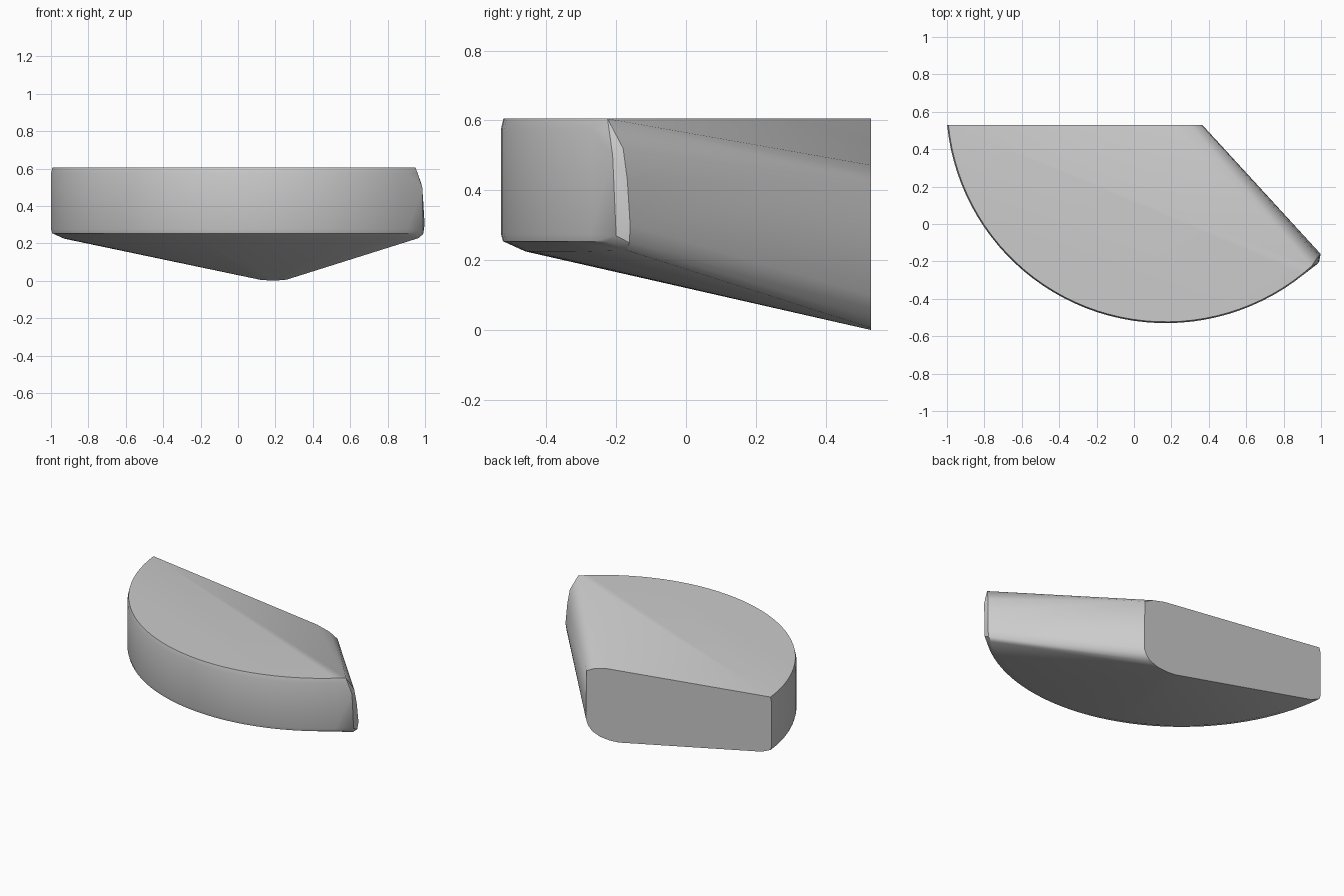
import bpy
import bmesh
from math import atan2, asin, cos, sin, pi, radians

old = bpy.data.objects.get("Cube")
if old:
    bpy.data.objects.remove(old, do_unlink=True)

# Plain grey stone colour
grey = bpy.data.materials.new("plain grey")
grey.use_nodes = True
colour = (0.6, 0.6, 0.6, 1)
grey.diffuse_color = colour
grey.node_tree.nodes["Principled BSDF"].inputs["Base Color"].default_value = colour

BACK = 0.53
CX, CY = 0.17, 0.645
points = []


def arc(radius, z, steps=40):
    """Curved front rim, from the back left corner round to the tip."""
    start = pi + asin((CY - BACK) / radius)
    end = 2 * pi + atan2(-0.87, 0.78)
    for i in range(steps + 1):
        a = start + (end - start) * i / steps
        points.append((CX + radius * cos(a), CY + radius * sin(a), z))


# Curved wall with softened upper and lower rims
for radius, z in ((1.168, 0.605), (1.175, 0.575), (1.175, 0.275),
                  (1.169, 0.254), (1.105, 0.225)):
    arc(radius, z)

# Rounded tip where the wall meets the slanted side
points += [(0.92, -0.23, 0.603), (0.955, -0.205, 0.57), (0.98, -0.18, 0.52),
           (0.99, -0.168, 0.43), (0.998, -0.16, 0.3), (0.99, -0.162, 0.25),
           (0.965, -0.17, 0.228), (0.985, -0.21, 0.5), (0.99, -0.2, 0.27)]

# Flat back outline, right edge and rounded keel
for x, z in ((0.21, 0.472), (0.3, 0.45), (0.36, 0.418), (0.365, 0.1),
             (0.35, 0.06), (0.32, 0.028), (0.26, 0.006), (0.19, 0.0),
             (0.12, 0.005)):
    points.append((x, BACK, z))

# Wrap the outlines in one convex skin
bm = bmesh.new()
for p in points:
    bm.verts.new(p)
result = bmesh.ops.convex_hull(bm, input=bm.verts)
loose = {v for v in result["geom_interior"] + result["geom_unused"]
         if isinstance(v, bmesh.types.BMVert)}
bmesh.ops.delete(bm, geom=list(loose), context='VERTS')
bmesh.ops.dissolve_limit(bm, angle_limit=radians(0.3),
                         verts=bm.verts, edges=bm.edges)
bmesh.ops.recalc_face_normals(bm, faces=bm.faces)

mesh = bpy.data.meshes.new("stone_shard")
bm.to_mesh(mesh)
bm.free()
mesh.materials.append(grey)
shard = bpy.data.objects.new("stone_shard", mesh)
bpy.context.collection.objects.link(shard)

# Smooth the curved wall, keep the cut edges crisp
bpy.ops.object.select_all(action='DESELECT')
shard.select_set(True)
bpy.context.view_layer.objects.active = shard
bpy.ops.object.shade_smooth_by_angle(angle=radians(25))
